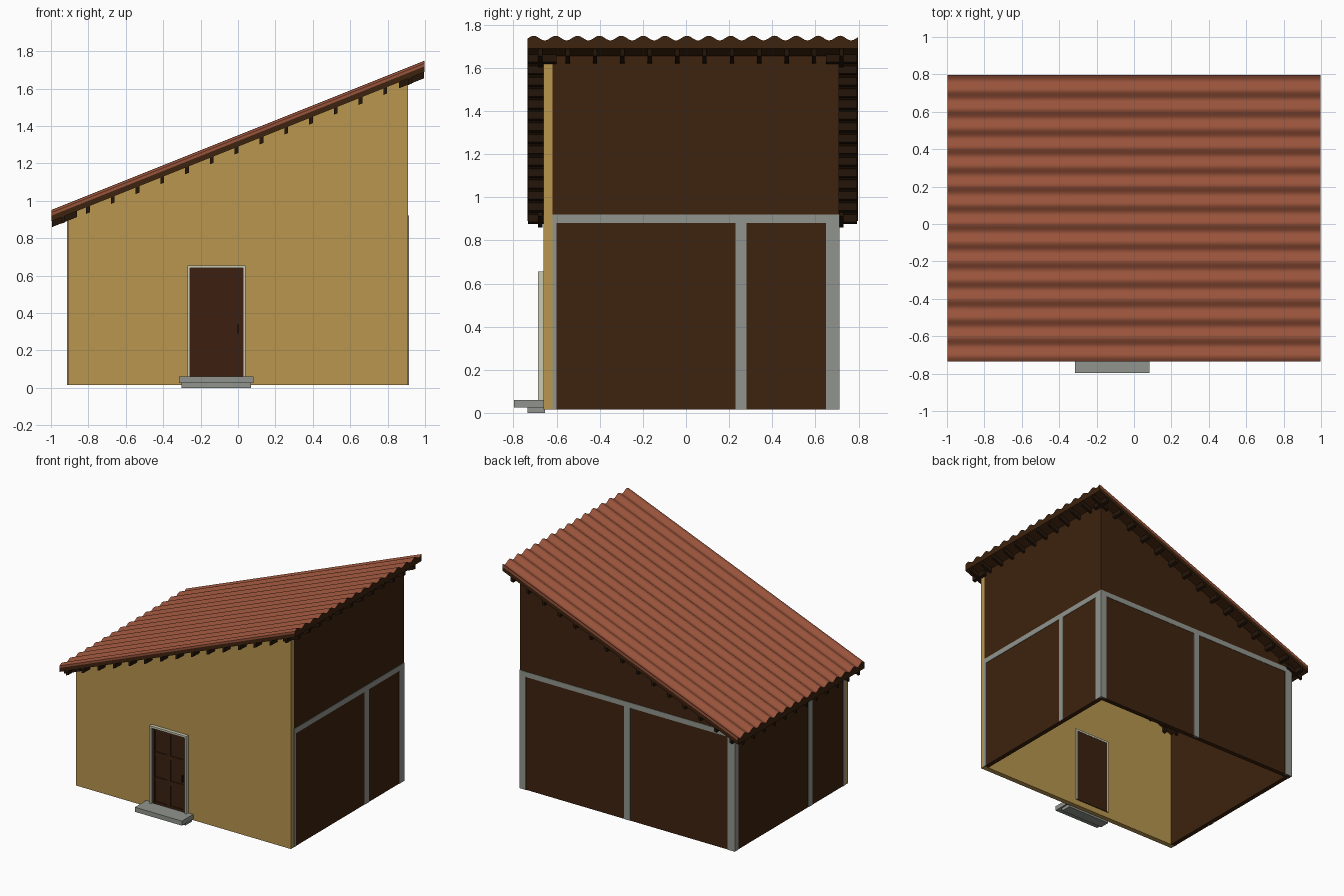
import bpy, bmesh, math

if "Cube" in bpy.data.objects:
    bpy.data.objects.remove(bpy.data.objects["Cube"])


def material(name, hexcode):
    rgb = [int(hexcode[i:i + 2], 16) / 255 for i in (0, 2, 4)]
    lin = [c / 12.92 if c <= 0.04045 else ((c + 0.055) / 1.055) ** 2.4 for c in rgb]
    m = bpy.data.materials.new(name)
    m.diffuse_color = (*lin, 1)
    m.use_nodes = True
    m.node_tree.nodes["Principled BSDF"].inputs["Base Color"].default_value = m.diffuse_color
    return m


OCHRE = material("ochre_plaster", "B8964F")
BROWN = material("brown_wood", "3D230E")
DARK = material("dark_wood", "25160A")
TILE = material("terracotta", "98533B")
STONE = material("grey_stone", "91958D")
IVORY = material("ivory_paint", "CBCAB2")
DOOR = material("door_wood", "3C2010")


def finish(name, bm, *mats):
    bmesh.ops.recalc_face_normals(bm, faces=bm.faces)
    me = bpy.data.meshes.new(name)
    bm.to_mesh(me)
    bm.free()
    for m in mats:
        me.materials.append(m)
    ob = bpy.data.objects.new(name, me)
    bpy.context.collection.objects.link(ob)
    return ob


def prisms(name, parts, mat):
    """Each part is (xz outline, y0, y1), extruded along y."""
    bm = bmesh.new()
    for pts, y0, y1 in parts:
        a = [bm.verts.new((x, y0, z)) for x, z in pts]
        b = [bm.verts.new((x, y1, z)) for x, z in pts]
        bm.faces.new(a)
        bm.faces.new(b[::-1])
        for i in range(len(pts)):
            j = (i + 1) % len(pts)
            bm.faces.new((a[i], b[i], b[j], a[j]))
    return finish(name, bm, mat)


def box(x0, x1, y0, y1, z0, z1):
    return ([(x0, z0), (x1, z0), (x1, z1), (x0, z1)], y0, y1)


def roof_z(x, drop=0.0):
    return 1.35 + 0.4 * x - drop


def sloped(x0, x1, y0, y1, d0, d1):
    """Bar following the roof slope, between two depths below its crest."""
    return ([(x0, roof_z(x0, d1)), (x1, roof_z(x1, d1)),
             (x1, roof_z(x1, d0)), (x0, roof_z(x0, d0))], y0, y1)


def wall(x0, x1, y0, y1):
    return ([(x0, 0.015), (x1, 0.015), (x1, roof_z(x1, 0.05)), (x0, roof_z(x0, 0.05))], y0, y1)


# Walls, open underneath
W, T = 0.91, 0.035
F, B = -0.66, 0.71
prisms("front_wall", [wall(-W, W, F, -0.62)], OCHRE)
prisms("back_wall", [wall(-W, W, B - T, B)], BROWN)
prisms("left_wall", [wall(-W, -W + T, -0.62, B - T)], BROWN)
prisms("right_wall", [wall(W - T, W, -0.62, B - T)], BROWN)

# Grey posts and beams, standing just proud of the walls
E = 0.003
side_posts = {1: [(-0.62, -0.60), (0.23, 0.28), (0.65, B + E)],
              -1: [(-0.62, -0.60), (-0.23, -0.18), (0.67, B + E)]}
for s, name in ((1, "right"), (-1, "left")):
    xa, xb = sorted((s * (W - 0.01), s * (W + E)))
    prisms(name + "_posts", [box(xa, xb, a, b, 0.015, 0.92) for a, b in side_posts[s]], STONE)
    prisms(name + "_beam", [box(xa, xb, -0.62, B + E, 0.88, 0.921)], STONE)
prisms("back_posts", [box(a, b, B - 0.01, B + E, 0.015, 0.92)
                      for a, b in ((-W, -0.85), (-0.025, 0.025), (0.86, W))], STONE)
prisms("back_beam", [box(-W, W, B - 0.01, B + E, 0.88, 0.92)], STONE)

# Corrugated roof sheet: wavy top, flat bottom, wooden ends at the eaves
Y0, Y1 = -0.735, 0.797
bm = bmesh.new()
N = 150
rows = []
for i in range(N + 1):
    y = Y0 + (Y1 - Y0) * i / N
    d = 0.011 - 0.011 * math.cos(2 * math.pi * (y - 0.715) / 0.1015)
    rows.append([bm.verts.new((x, y, roof_z(x, k))) for x, k in
                 ((-0.998, d), (0.998, d), (0.998, 0.03), (-0.998, 0.03))])
for a, b in zip(rows, rows[1:]):
    for k in range(4):
        f = bm.faces.new((a[k], a[(k + 1) % 4], b[(k + 1) % 4], b[k]))
        f.material_index = 1 if k in (1, 3) else 0
        f.smooth = k == 0
bm.faces.new(rows[0])
bm.faces.new(rows[-1][::-1])
for e in bm.edges:
    if len(e.link_faces) == 2 and not all(f.smooth for f in e.link_faces):
        e.smooth = False
finish("corrugated_roof", bm, TILE, BROWN)

# Deck below the sheet
prisms("roof_deck", [sloped(-0.998, 0.998, Y0, Y1, 0.029, 0.06)], BROWN)

# Short rafter tails on all four sides
tails = []
for k in range(12):
    y = -0.676 + 0.127 * k
    for x0, x1 in ((-0.995, -0.86), (0.86, 0.995)):
        tails.append(sloped(x0, x1, y - 0.01, y + 0.01, 0.055, 0.093))
prisms("eave_rafter_tails", tails, DARK)
tails = []
for k in range(15):
    x = -0.935 + 0.1325 * k
    for y0, y1 in ((Y0 + 0.003, -0.60), (0.65, Y1 - 0.003)):
        tails.append(sloped(x - 0.01, x + 0.01, y0, y1, 0.055, 0.095))
prisms("side_rafter_tails", tails, DARK)

# Door: recessed slab with raised stiles and rails, leaving six panels
X0, X1, Z0, Z1 = -0.256, 0.026, 0.06, 0.64
prisms("door_slab", [box(X0, X1, -0.664, -0.614, Z0, Z1)], DOOR)
stiles = [(X0, -0.236), (-0.132, -0.102), (0.004, X1)]
rails = [(Z0, 0.078), (0.232, 0.268), (0.428, 0.46), (0.62, Z1)]
prisms("door_stiles", [box(a, b, -0.671, -0.66, Z0, Z1) for a, b in stiles], DOOR)
prisms("door_rails", [box(X0, X1, -0.6705, -0.66, a, b) for a, b in rails], DOOR)
prisms("door_handle", [box(-0.004, 0.006, -0.68, -0.66, 0.29, 0.34)], DARK)
prisms("door_frame", [box(-0.271, X0, -0.686, -0.612, 0.06, 0.655),
                      box(X1, 0.041, -0.686, -0.612, 0.06, 0.655),
                      box(X0, X1, -0.686, -0.612, Z1, 0.655)], IVORY)

# Front step
prisms("step_slab", [box(-0.316, 0.083, -0.797, -0.655, 0.025, 0.06)], STONE)
prisms("step_base", [box(-0.303, 0.07, -0.735, -0.655, 0.0, 0.025)], STONE)
